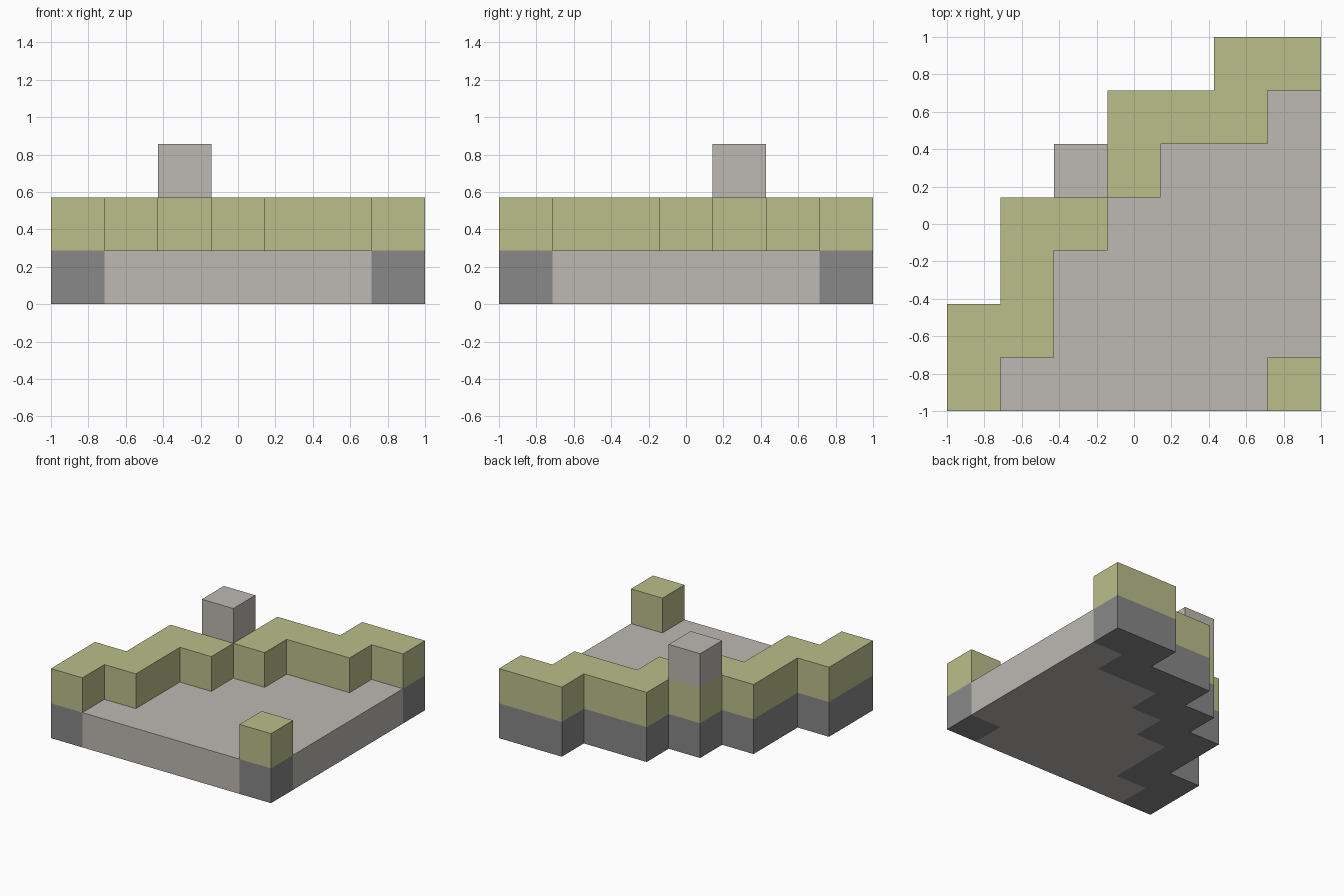
import bpy
import bmesh
from mathutils import Vector

CELLS = 7
UNIT = 2 / CELLS

default = bpy.data.objects.get("Cube")
if default:
    bpy.data.objects.remove(default, do_unlink=True)


def make_material(name, rgb):
    mat = bpy.data.materials.new(name)
    mat.use_nodes = True
    mat.diffuse_color = (*rgb, 1)
    bsdf = mat.node_tree.nodes["Principled BSDF"]
    bsdf.inputs["Base Color"].default_value = (*rgb, 1)
    bsdf.inputs["Roughness"].default_value = 0.9
    return mat


def make_slab(name, cells, level, mat):
    """Extrude a set of grid cells (column, row) into a block one unit tall."""
    bm = bmesh.new()
    for col, row in cells:
        corners = [(col, row), (col + 1, row), (col + 1, row + 1), (col, row + 1)]
        bm.faces.new([bm.verts.new((x * UNIT - 1, y * UNIT - 1, level * UNIT))
                      for x, y in corners])
    bmesh.ops.remove_doubles(bm, verts=bm.verts, dist=0.001)
    top = bmesh.ops.extrude_face_region(bm, geom=bm.faces[:], use_keep_orig=True)
    verts = [v for v in top["geom"] if isinstance(v, bmesh.types.BMVert)]
    bmesh.ops.translate(bm, verts=verts, vec=Vector((0, 0, UNIT)))
    bmesh.ops.recalc_face_normals(bm, faces=bm.faces)
    bmesh.ops.dissolve_limit(bm, angle_limit=0.01, verts=bm.verts, edges=bm.edges)
    mesh = bpy.data.meshes.new(name)
    bm.to_mesh(mesh)
    bm.free()
    mesh.materials.append(mat)
    obj = bpy.data.objects.new(name, mesh)
    bpy.context.collection.objects.link(obj)
    return obj


pale_stone = make_material("pale stone", (0.509, 0.479, 0.445))
dark_stone = make_material("dark stone", (0.246, 0.246, 0.246))
moss = make_material("moss green", (0.497, 0.515, 0.254))

# Stepped wall: first and last column in each row, front to back
wall_spans = [(0, 0), (0, 1), (1, 1), (1, 2), (2, 3), (3, 5), (5, 6)]
wall = [(c, r) for r, (a, b) in enumerate(wall_spans) for c in range(a, b + 1)]
post = [(CELLS - 1, 0)]

# Floor fills everything inside the wall, apart from the corner post
floor = [(c, r) for r, (a, b) in enumerate(wall_spans)
         for c in range(b + 1, CELLS) if (c, r) not in post]

make_slab("floor", floor, 0, pale_stone)
make_slab("wall_foundation", wall, 0, dark_stone)
make_slab("wall", wall, 1, moss)
make_slab("corner_post_foundation", post, 0, dark_stone)
make_slab("corner_post", post, 1, moss)

# Single block on the middle of the wall
make_slab("wall_top_block", [(2, 4)], 2, pale_stone)
